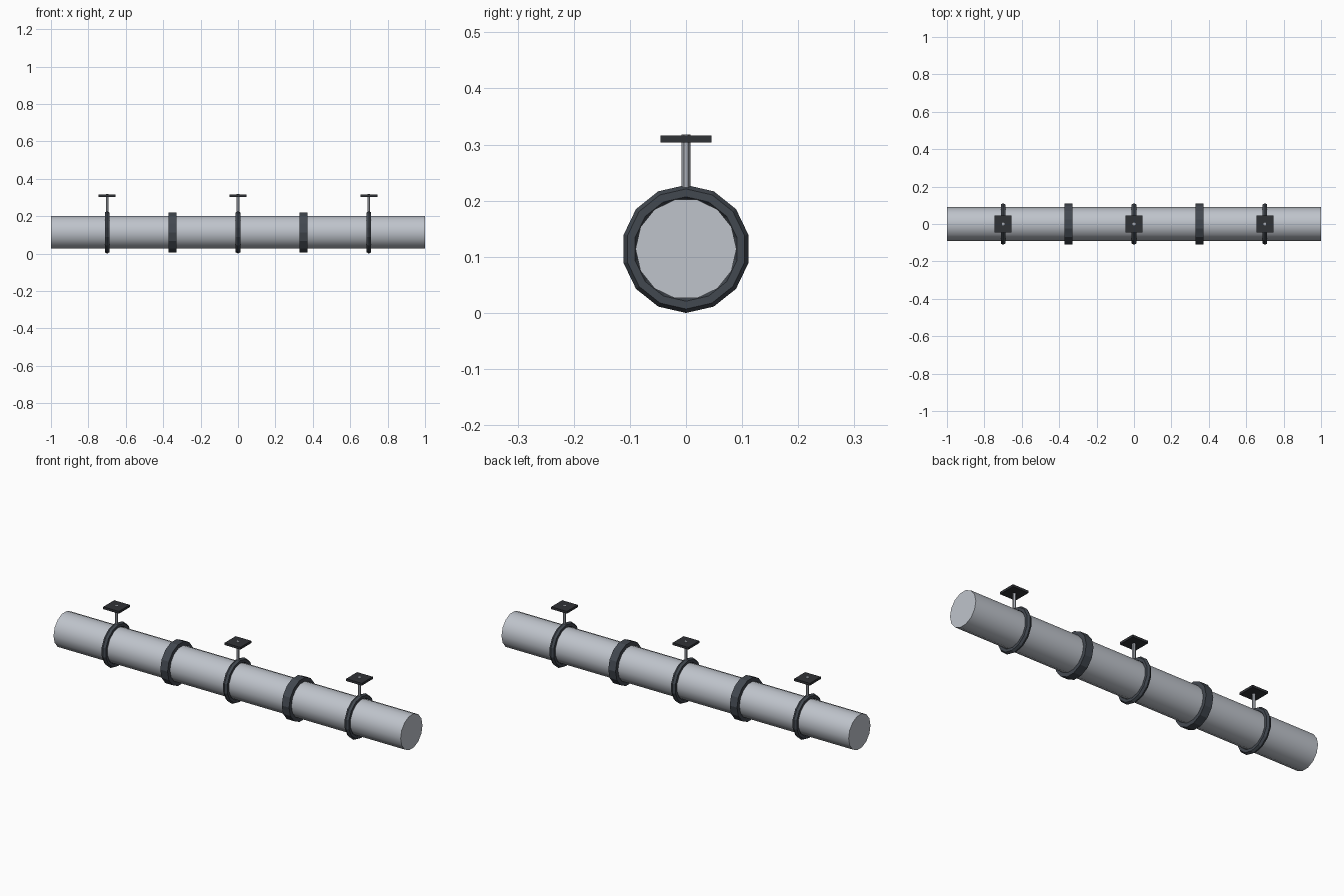
import bpy
from math import radians

if "Cube" in bpy.data.objects:
    bpy.data.objects.remove(bpy.data.objects["Cube"])

CZ = 0.114  # height of the pipe axis


def material(name, rgb):
    m = bpy.data.materials.new(name)
    m.diffuse_color = (*rgb, 1)
    m.use_nodes = True
    m.node_tree.nodes["Principled BSDF"].inputs["Base Color"].default_value = m.diffuse_color
    return m


steel = material("pale_steel", (0.52, 0.55, 0.60))
rod_steel = material("rod_steel", (0.40, 0.42, 0.46))
dark = material("dark_iron", (0.055, 0.065, 0.08))
black = material("black_iron", (0.03, 0.032, 0.037))


def finish(name, mat):
    o = bpy.context.object
    o.name = name
    o.data.materials.append(mat)
    return o


def x_cylinder(name, x, radius, length, mat):
    bpy.ops.mesh.primitive_cylinder_add(vertices=14, radius=radius, depth=length,
                                        location=(x, 0, CZ), rotation=(0, radians(90), 0))
    return finish(name, mat)


# Main pipe, smooth along its sides
x_cylinder("pipe", 0, 0.09, 2.0, steel)
bpy.ops.object.shade_smooth_by_angle(angle=radians(30))

# Coupling collars
for i, x in enumerate((-0.35, 0.35)):
    x_cylinder(f"coupling_{i + 1}", x, 0.11, 0.042, dark)

# Hangers: clamp ring, threaded rod and ceiling plate
for i, x in enumerate((-0.7, 0, 0.7)):
    bpy.ops.mesh.primitive_torus_add(major_segments=14, minor_segments=6,
                                     major_radius=0.1, minor_radius=0.014,
                                     location=(x, 0, CZ), rotation=(0, radians(90), 0))
    finish(f"clamp_ring_{i + 1}", dark)

    bottom, top = 0.206, 0.318
    bpy.ops.mesh.primitive_cylinder_add(vertices=6, radius=0.008, depth=top - bottom,
                                        location=(x, 0, (top + bottom) / 2))
    finish(f"hanger_rod_{i + 1}", rod_steel)

    bpy.ops.mesh.primitive_cube_add(size=1, location=(x, 0, 0.31))
    plate = finish(f"ceiling_plate_{i + 1}", black)
    plate.scale = (0.09, 0.09, 0.012)
